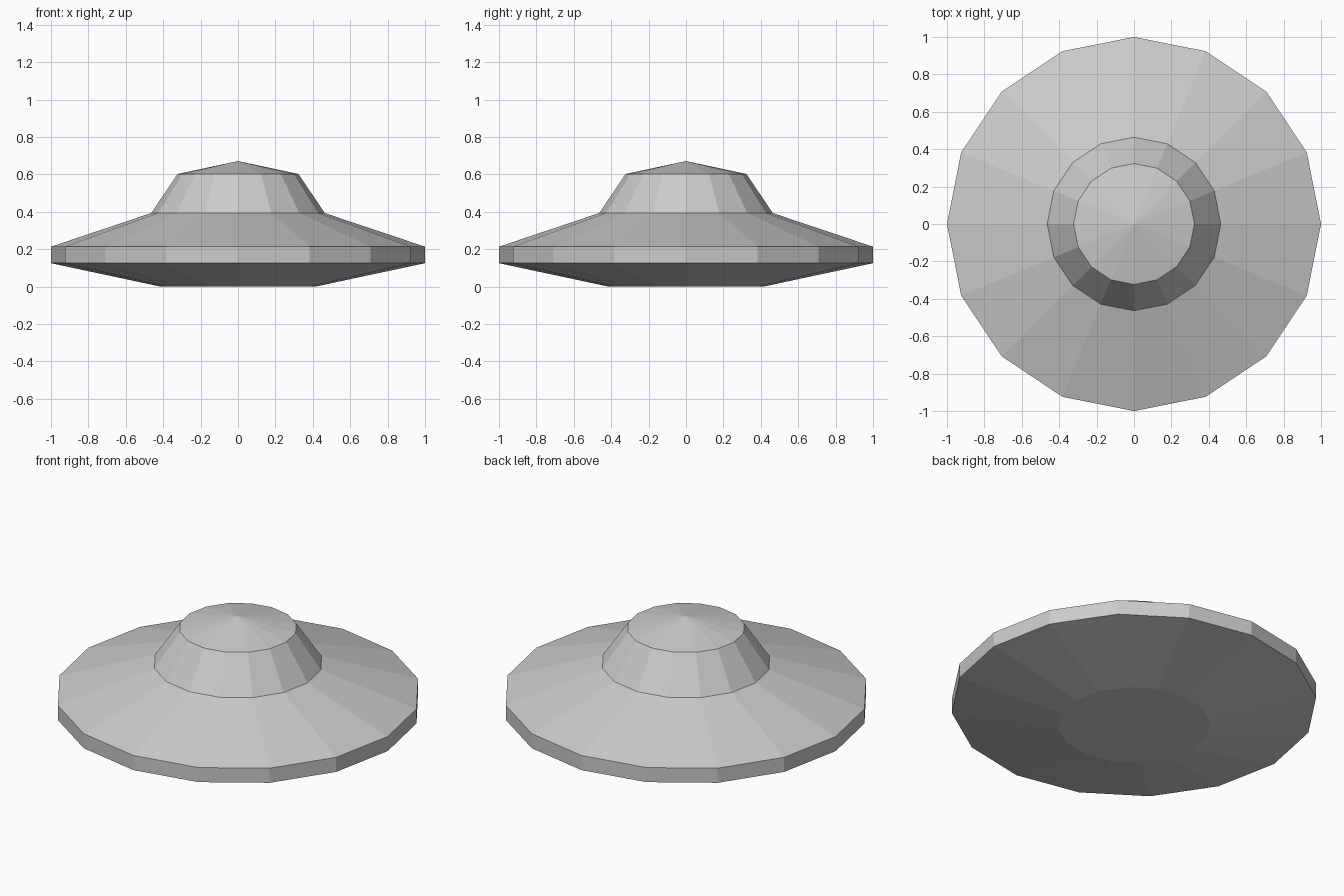
import bpy
import bmesh
from math import cos, sin, tau

if "Cube" in bpy.data.objects:
    bpy.data.objects.remove(bpy.data.objects["Cube"])

SIDES = 16


def lathe(name, profile):
    """Revolve (radius, height) points around z; radius 0 makes a single pole."""
    bm = bmesh.new()
    rings = []
    for r, z in profile:
        if r == 0:
            rings.append([bm.verts.new((0, 0, z))] * SIDES)
        else:
            rings.append([bm.verts.new((r * cos(tau * i / SIDES), r * sin(tau * i / SIDES), z))
                          for i in range(SIDES)])
    for low, high in zip(rings, rings[1:]):
        for i in range(SIDES):
            j = (i + 1) % SIDES
            corners = [low[i], low[j], high[j], high[i]]
            bm.faces.new(list(dict.fromkeys(corners)))
    mesh = bpy.data.meshes.new(name)
    bm.to_mesh(mesh)
    bm.free()
    obj = bpy.data.objects.new(name, mesh)
    bpy.context.collection.objects.link(obj)
    return obj


# Saucer hull: flat base, shallow underside, upright rim, sloping upper deck
lathe("saucer_hull", [(0, 0), (0.415, 0), (1, 0.125), (1, 0.213), (0.464, 0.393)])

# Cabin dome: tapered wall and low pointed roof, seated on the deck opening
lathe("cabin_dome", [(0.464, 0.393), (0.323, 0.602), (0, 0.671)])
